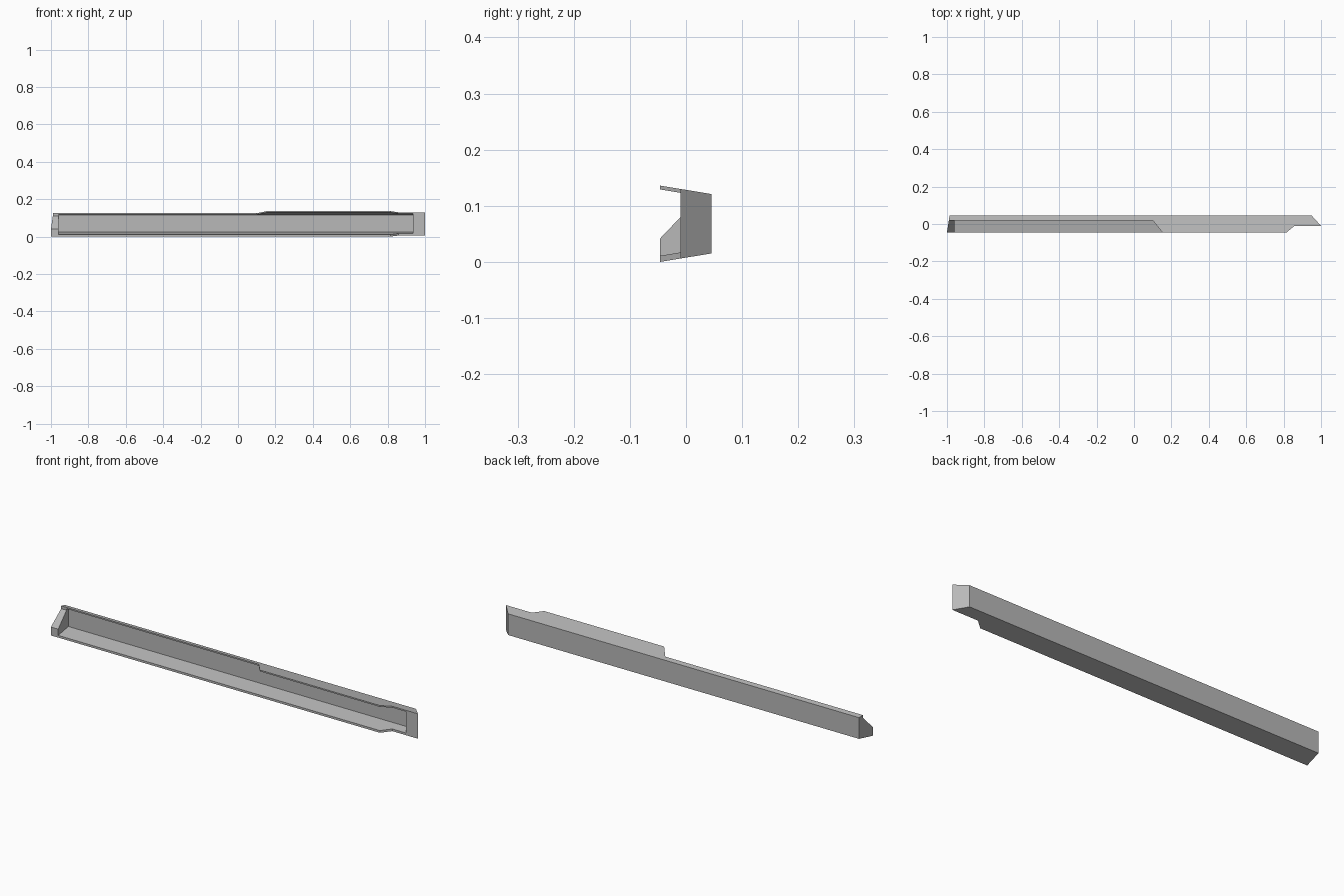
import bpy
import bmesh
from mathutils import Vector

cube = bpy.data.objects.get("Cube")
if cube:
    bpy.data.objects.remove(cube, do_unlink=True)

grey = bpy.data.materials.new("plain grey")
grey.use_nodes = True
colour = (0.48, 0.48, 0.48, 1)
grey.diffuse_color = colour
grey.node_tree.nodes["Principled BSDF"].inputs["Base Color"].default_value = colour


def prism(name, outline, axis, low, high):
    """Extrude a flat outline along x (outline in y, z) or z (outline in x, y)."""
    bm = bmesh.new()
    verts = [bm.verts.new((low, a, b) if axis == "x" else (a, b, low)) for a, b in outline]
    face = bm.faces.new(verts)
    step = Vector((high - low, 0, 0)) if axis == "x" else Vector((0, 0, high - low))
    new = bmesh.ops.extrude_face_region(bm, geom=[face])["geom"]
    bmesh.ops.translate(bm, vec=step, verts=[v for v in new if isinstance(v, bmesh.types.BMVert)])
    bmesh.ops.recalc_face_normals(bm, faces=bm.faces)
    mesh = bpy.data.meshes.new(name)
    bm.to_mesh(mesh)
    bm.free()
    mesh.materials.append(grey)
    obj = bpy.data.objects.new(name, mesh)
    bpy.context.collection.objects.link(obj)
    return obj


def combine(target, tool, operation):
    """Apply a boolean and discard its tool."""
    tool.hide_render = True
    mod = target.modifiers.new("cut", "BOOLEAN")
    mod.operation, mod.solver, mod.object = operation, "EXACT", tool
    bpy.context.view_layer.objects.active = target
    bpy.ops.object.modifier_apply(modifier=mod.name)
    bpy.data.objects.remove(tool, do_unlink=True)


front, back, step_y, end_y = -0.046, 0.045, 0.02, -0.01

# Beam body: plan outline with slanted ends and stepped right end
body = prism("channel_beam", [
    (-1, front), (0.815, front), (0.858, end_y), (1, end_y),
    (0.95, back), (-0.986, back)], "z", -0.1, 0.3)

# Outer section: taller at the front, tapering to the back
combine(body, prism("outer_section", [
    (-0.062, -0.0026), (0.061, 0.0177), (0.061, 0.1183), (-0.062, 0.1386)],
    "x", -1.2, 1.2), "INTERSECT")

# Hollow open to the front, leaving flanges, back wall and end walls
combine(body, prism("hollow", [
    (-0.1, 0.002), (0.035, 0.0243), (0.035, 0.1157), (-0.1, 0.138)],
    "x", -0.96, 0.935), "DIFFERENCE")

# Cut back the top flange along the right-hand half
combine(body, prism("flange_notch", [
    (-1.2, -0.2), (0.26, -0.2), (0.153, front), (0.1, step_y), (-1.2, step_y)],
    "z", 0.111, 0.3), "DIFFERENCE")

# Slope the front of the right-hand end wall
combine(body, prism("end_wall_slope", [
    (step_y, 0.111), (step_y, 0.3), (-0.1, 0.3), (-0.1, -0.0145)],
    "x", -1.2, -0.9), "DIFFERENCE")

# Rest the lowest edge on the ground
lowest = min(v.co.z for v in body.data.vertices)
for v in body.data.vertices:
    v.co.z -= lowest
